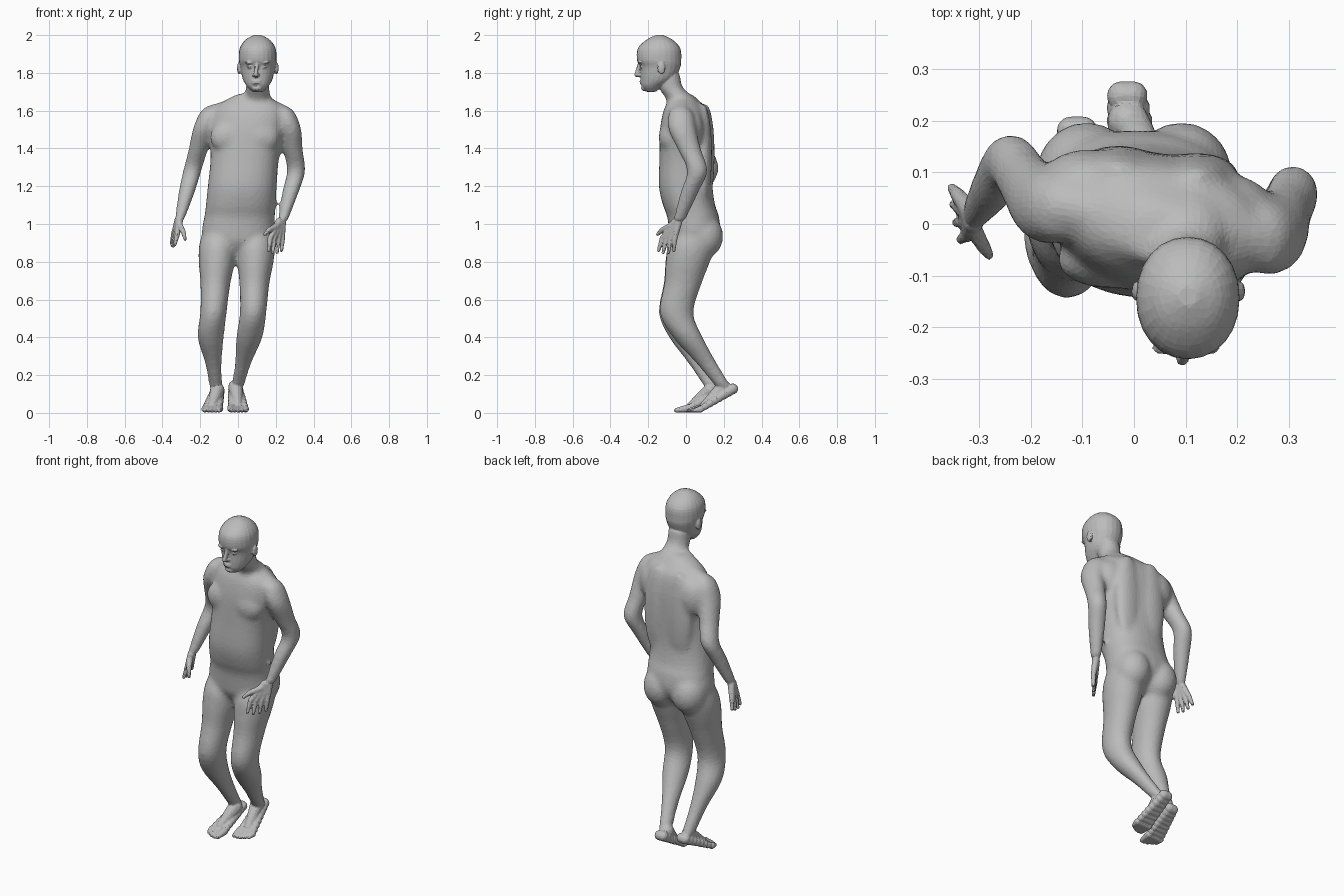
import bpy
import bmesh
import math
from mathutils import Matrix, Vector

default_cube = bpy.data.objects.get("Cube")
if default_cube:
    bpy.data.objects.remove(default_cube, do_unlink=True)

SIDES = 24
bm = bmesh.new()


def no_twist(height):
    return 0


def refine(rows, steps=4):
    """Add smoothly interpolated sections between the given ones."""
    rows = [Vector(row) for row in rows]
    padded = [rows[0], *rows, rows[-1]]
    result = []
    for before, start, end, after in zip(padded, padded[1:], padded[2:], padded[3:]):
        slope, next_slope, gap = (end - before) / 2, (after - start) / 2, end - start
        for step in range(steps):
            t = step / steps
            result.append(start + slope * t
                          + (3 * gap - 2 * slope - next_slope) * t ** 2
                          + (slope + next_slope - 2 * gap) * t ** 3)
    return [*result, rows[-1]]


def loft(rows, power=1, twist=no_twist):
    """Closed skin over level oval sections (x, y, z, half width, half depth)."""
    rings = []
    for x, y, z, width, depth in refine(rows):
        turn = Matrix.Rotation(twist(z), 3, "Z")
        ring = []
        for side in range(SIDES):
            angle = math.tau * side / SIDES
            c, s = math.cos(angle), math.sin(angle)
            u = width * math.copysign(abs(c) ** power, c)
            v = depth * math.copysign(abs(s) ** power, s)
            ring.append(bm.verts.new(turn @ Vector((x + u, y + v, z))))
        rings.append(ring)
    for lower, upper in zip(rings, rings[1:]):
        for side in range(SIDES):
            following = (side + 1) % SIDES
            bm.faces.new((lower[side], lower[following],
                          upper[following], upper[side]))
    bm.faces.new(reversed(rings[0]))
    bm.faces.new(rings[-1])


def column(rows, centre, power=1, twist=no_twist):
    """Loft from (height, half width, front, back) about a centre line."""
    loft([(centre(z), (front + back) / 2, z, width, (back - front) / 2)
          for z, width, front, back in rows], power, twist)


def limb(joints, profile):
    """Loft along straight bones; each profile station counts joints passed."""
    joints = [Vector(joint) for joint in joints]
    rows = []
    for station, width, depth in profile:
        bone = min(int(station), len(joints) - 2)
        middle = joints[bone].lerp(joints[bone + 1], station - bone)
        rows.append((*middle, width, depth))
    loft(rows)


def ellipsoid(center, radii):
    matrix = Matrix.Translation(center) @ Matrix.Diagonal((*radii, 1))
    bmesh.ops.create_icosphere(bm, subdivisions=3, radius=1, matrix=matrix)


def pair(center, offset, radii):
    """Two matching ellipsoids on either side of a centre."""
    for sign in (-1, 1):
        ellipsoid(Vector(center) + sign * Vector(offset), radii)


def chain(points, radii, steps=7):
    """Tapered round tube through the points."""
    points = [Vector(point) for point in points]
    for k in range(len(points) - 1):
        for step in range(steps + 1):
            t = step / steps
            radius = radii[k] + (radii[k + 1] - radii[k]) * t
            place = Matrix.Translation(points[k].lerp(points[k + 1], t))
            bmesh.ops.create_icosphere(bm, subdivisions=2, radius=radius, matrix=place)


def fan(root, knuckles, tips, radii, count):
    """Fingers or toes spread between the first and the last."""
    first, last = [Vector(point) for point in knuckles]
    tip_first, tip_last = [Vector(point) for point in tips]
    for digit in range(count):
        t = digit / (count - 1)
        start = Vector(root) + (last - first) * (t - .5) * .3
        knuckle = first.lerp(last, t)
        tip = tip_first.lerp(tip_last, t)
        tip += (tip - knuckle) * .2 * math.sin(math.pi * t)
        chain([start, knuckle, tip], radii)


def hand(wrist, knuckles, tips, thumb):
    fan(wrist, knuckles, tips, [.021, .015, .01], count=4)
    chain(thumb, [.018, .014, .01])


def foot(heel_x, toe_x, heel_y, lift, side):
    """Foot with a raised heel and the big toe on the inner side."""
    inner, outer = toe_x - side * .037, toe_x + side * .041
    ball_y = heel_y - .2
    fan((heel_x, heel_y - .03, lift + .03),
        [(inner, ball_y, .022), (outer, ball_y, .02)],
        [(inner, ball_y - .065, .012), (outer, ball_y - .035, .012)],
        [.029, .019, .0095], count=5)
    chain([(inner, ball_y, .024), (inner, ball_y - .06, .014)], [.022, .013])
    chain([(heel_x, heel_y - .08, lift + .04), (toe_x, ball_y + .02, .04)], [.04, .024])


def fuse(voxel, passes, ratio):
    """Merge everything built so far into one softened mesh."""
    mesh = bpy.data.meshes.new("parts")
    bm.to_mesh(mesh)
    parts = bpy.data.objects.new("parts", mesh)
    bpy.context.scene.collection.objects.link(parts)
    merge = parts.modifiers.new("merge", "REMESH")
    merge.mode = "VOXEL"
    merge.voxel_size = voxel
    parts.modifiers.new("soften", "SMOOTH").iterations = passes
    parts.modifiers.new("facets", "DECIMATE").ratio = ratio
    graph = bpy.context.evaluated_depsgraph_get()
    fused = bpy.data.meshes.new_from_object(parts.evaluated_get(graph))
    bpy.data.objects.remove(parts)
    return fused


# Torso, drifting sideways and turning towards the shoulders
column([(.84, .06, -.04, .09), (.9, .17, -.08, .15), (.96, .193, -.09, .18),
        (1.04, .187, -.1, .175), (1.1, .185, -.122, .155), (1.2, .183, -.142, .142),
        (1.35, .182, -.135, .142), (1.5, .2, -.125, .14), (1.6, .19, -.105, .12),
        (1.65, .14, -.08, .08), (1.69, .06, -.07, .04)],
       centre=lambda z: max(0, z - .95) * .09, power=.87,
       twist=lambda z: -.17 * min(1, max(0, z - 1) * 2))

# Chest, shoulder blade, back and seat muscles
pair((.035, -.08, 1.46), (.085, -.01, 0), (.1, .055, .085))
pair((.045, .055, 1.5), (.14, -.025, 0), (.085, .065, .11))
pair((.045, .1, 1.37), (.075, -.007, 0), (.085, .045, .27))
pair((0, .09, .935), (.092, 0, 0), (.1, .108, .12))

# Shoulders sloping down from the neck
chain([(.05, 0, 1.63), (-.14, .035, 1.575)], [.055, .058])
chain([(.13, -.01, 1.63), (.24, -.03, 1.57)], [.055, .06])


# Neck
def head_centre(height):
    return .104


column([(1.58, .09, -.08, .09), (1.66, .072, -.105, .055),
        (1.72, .063, -.145, -.015), (1.8, .063, -.16, -.03)], head_centre)

# Legs through hip, knee, calf and ankle
leg_profile = [(0, .08, .1), (.2, .1, .125), (.4, .097, .118), (.65, .08, .1),
               (1, .07, .09), (2, .07, .08), (2.5, .044, .056), (3, .034, .042)]
limb([(-.1, .05, .98), (-.13, -.055, .53), (-.145, -.01, .4), (-.115, .15, .12)],
     leg_profile)
limb([(.1, .05, .98), (.08, -.05, .53), (.06, .01, .4), (-.005, .205, .13)],
     leg_profile)

# Arms through shoulder, armpit, elbow and wrist
arm_profile = [(0, .045, .05), (.3, .058, .068), (1, .06, .074), (1.5, .052, .062),
               (2, .049, .055), (2.4, .045, .049), (3, .027, .032)]
limb([(-.14, .03, 1.61), (-.18, .04, 1.5), (-.24, .12, 1.29), (-.31, .015, 1.02)],
     arm_profile)
limb([(.24, -.03, 1.61), (.275, -.02, 1.5), (.308, .06, 1.28), (.235, -.04, 1.01)],
     arm_profile)

# Blend trunk and limbs before the finer parts are added
core = fuse(voxel=.012, passes=12, ratio=1)
bm.clear()
bm.from_mesh(core)

# Head
column([(1.7, .03, -.21, -.16), (1.73, .058, -.235, -.12),
        (1.77, .08, -.24, -.06), (1.83, .092, -.243, -.03),
        (1.87, .1, -.26, -.025), (1.93, .095, -.255, -.03),
        (1.975, .065, -.21, -.07), (2, .02, -.16, -.12)], head_centre, power=.95)

# Face: nose, lips, chin, brows, eyelids and ears
chain([(.1, -.247, 1.845), (.094, -.262, 1.79)], [.01, .013])
ellipsoid((.094, -.246, 1.788), (.02, .014, .01))
for height in (1.757, 1.746):
    ellipsoid((.097, -.235, height), (.025, .011, .007))
ellipsoid((.1, -.22, 1.72), (.027, .018, .017))
pair((.1, -.24, 1.855), (.037, 0, 0), (.03, .013, .009))
pair((.1, -.23, 1.832), (.037, 0, 0), (.016, .014, .009))
pair((.105, -.13, 1.825), (.099, 0, 0), (.011, .02, .033))

# Feet
foot(heel_x=-.11, toe_x=-.135, heel_y=.21, lift=.08, side=-1)
foot(heel_x=-.013, toe_x=0, heel_y=.278, lift=.097, side=1)

# Right hand with the palm inwards, left hand with the palm backwards
hand(wrist=(-.313, .015, 1.02),
     knuckles=[(-.32, -.02, .95), (-.34, .055, .95)],
     tips=[(-.335, -.03, .89), (-.352, .07, .9)],
     thumb=[(-.313, -.005, 1), (-.29, -.045, .96), (-.28, -.06, .92)])
hand(wrist=(.225, -.05, 1.01),
     knuckles=[(.17, -.125, .925), (.235, -.06, .92)],
     tips=[(.163, -.145, .86), (.23, -.065, .86)],
     thumb=[(.205, -.08, .99), (.165, -.125, .97), (.142, -.15, .945)])

# One continuous faceted body with a grey skin
body = bpy.data.objects.new("body", fuse(voxel=.005, passes=4, ratio=.09))
bpy.context.scene.collection.objects.link(body)
bm.free()
skin = bpy.data.materials.new("plain_grey")
skin.use_nodes = True
grey = (.5, .5, .5, 1)
skin.diffuse_color = grey
skin.node_tree.nodes["Principled BSDF"].inputs["Base Color"].default_value = grey
body.data.materials.append(skin)
body.data.shade_flat()
